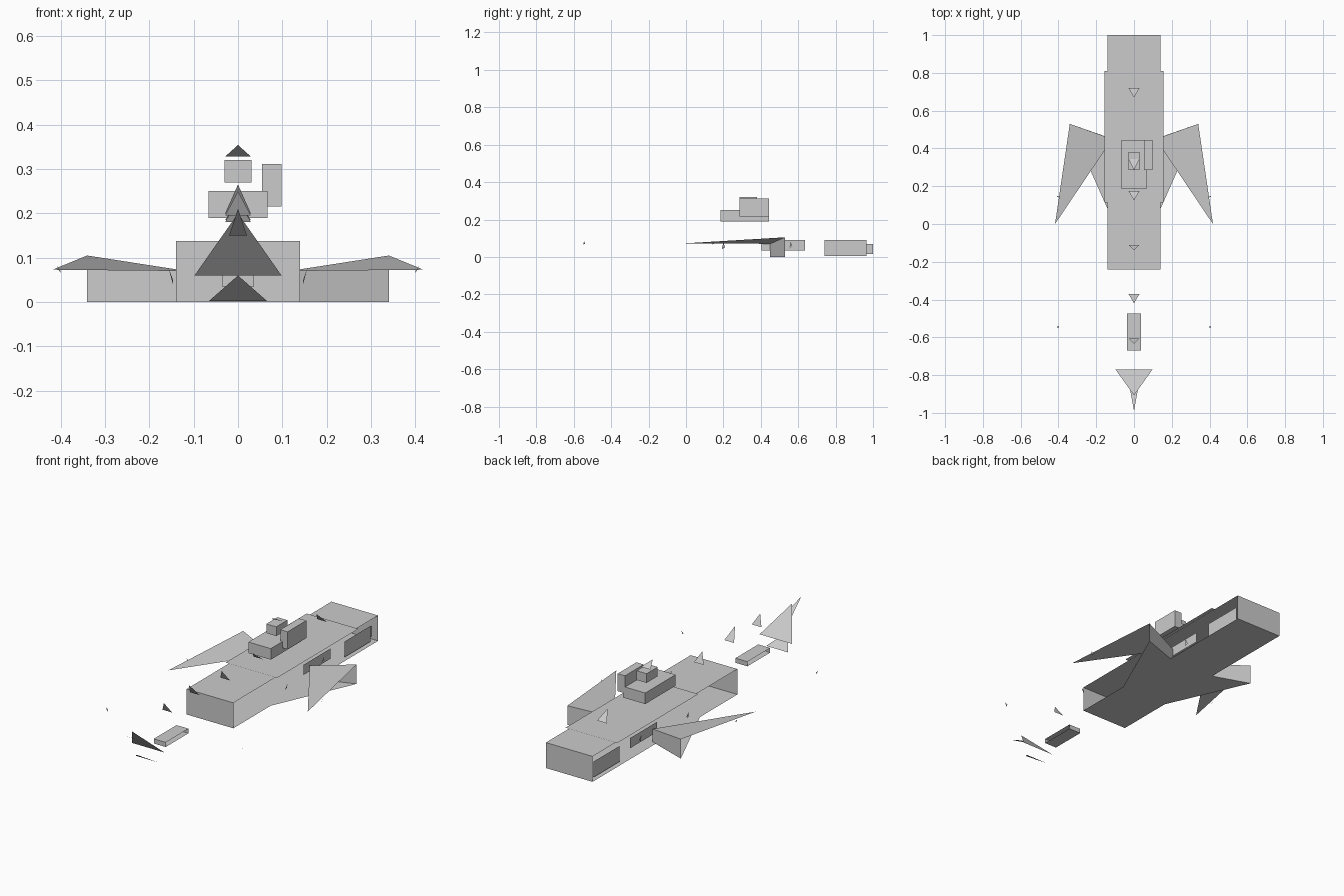
import bpy


def mesh(name, verts, faces):
    me = bpy.data.meshes.new(name)
    me.from_pydata(verts, [], faces)
    me.update()
    ob = bpy.data.objects.new(name, me)
    bpy.context.collection.objects.link(ob)
    return ob


def box(name, x0, x1, y0, y1, z0, z1, sides=True):
    """Box; sides=False leaves the left and right walls open."""
    v = [(x, y, z) for z in (z0, z1) for y in (y0, y1) for x in (x0, x1)]
    f = [(0, 2, 3, 1), (4, 5, 7, 6), (0, 1, 5, 4), (2, 6, 7, 3)]
    if sides:
        f += [(0, 4, 6, 2), (1, 3, 7, 5)]
    return mesh(name, v, f)


def blade(name, w, y0, z0, y1, z1):
    """Single forward-leaning triangle with its base at y0, z0."""
    return mesh(name, [(-w, y0, z0), (w, y0, z0), (0, y1, z1)], [(1, 2, 0)])


def mirrored(name, verts, faces):
    for side, s in (("right", 1), ("left", -1)):
        fs = faces if s == 1 else [f[::-1] for f in faces]
        mesh(f"{name}_{side}", [(s * x, y, z) for x, y, z in verts], fs)


def panel(name, x, y0, y1, z0, z1):
    mirrored(name, [(x, y0, z0), (x, y1, z0), (x, y1, z1), (x, y0, z1)], [(0, 1, 2, 3)])


# hull open at the sides, with a wider deck plate
box("hull", -0.14, 0.14, -0.24, 1.0, 0, 0.138, sides=False)
mesh("deck_plate", [(-0.155, 0.115, 0.142), (0.155, 0.115, 0.142),
                    (0.155, 0.81, 0.142), (-0.155, 0.81, 0.142)], [(0, 1, 2, 3)])

# inner side panels
panel("rear_panel", 0.12, 0.74, 0.965, 0.005, 0.09)
panel("middle_panel", 0.11, 0.405, 0.635, 0.035, 0.09)
panel("stern_panel", 0.10, 0.965, 1.0, 0.015, 0.07)

# wings: top triangle, rear wall, floor triangle
mirrored("wing",
         [(0.115, 0.45, 0.07), (0.34, 0.53, 0.105), (0.418, 0, 0.073),
          (0.115, 0.45, 0), (0.34, 0.53, 0), (0.14, 0.08, 0), (0.14, 0.46, 0)],
         [(0, 2, 1), (3, 0, 1, 4), (5, 6, 4)])

# cabin blocks on the deck
box("cabin", -0.067, 0.067, 0.185, 0.445, 0.19, 0.25)
box("cabin_top", -0.03, 0.03, 0.285, 0.38, 0.27, 0.32)
box("side_tower", 0.054, 0.098, 0.285, 0.445, 0.216, 0.311)

# neck block and jaws at the bow
box("neck_block", -0.036, 0.036, -0.67, -0.475, 0.035, 0.06, sides=False)
blade("upper_jaw", 0.098, -0.77, 0.06, -0.907, 0.2)
blade("lower_jaw", 0.066, -0.78, 0.002, -0.87, 0.06)
blade("horn", 0.02, -0.88, 0.15, -0.99, 0.21)

# spines along the back
for i, (y0, z0, y1, z1) in enumerate([(0.72, 0.18, 0.67, 0.235), (0.345, 0.328, 0.285, 0.354),
                                      (0.175, 0.185, 0.125, 0.23), (-0.11, 0.18, -0.14, 0.235),
                                      (-0.37, 0.2, -0.42, 0.265), (-0.605, 0.195, -0.635, 0.25)]):
    blade(f"spine_{i + 1}", 0.029, y0, z0, y1, z1)

# tiny side barbs
for name, x, y, z in (("front_barb", 0.4, -0.545, 0.075), ("wing_barb", 0.4, 0.145, 0.075),
                      ("hull_barb", 0.147, 0.2, 0.06), ("inner_barb", 0.115, 0.56, 0.062)):
    r = 0.01 if x > 0.3 else 0.018
    mirrored(name, [(x, y - r / 2, z - r), (x, y + r / 2, z - r / 2), (x + 0.01, y, z + r)], [(0, 1, 2)])
